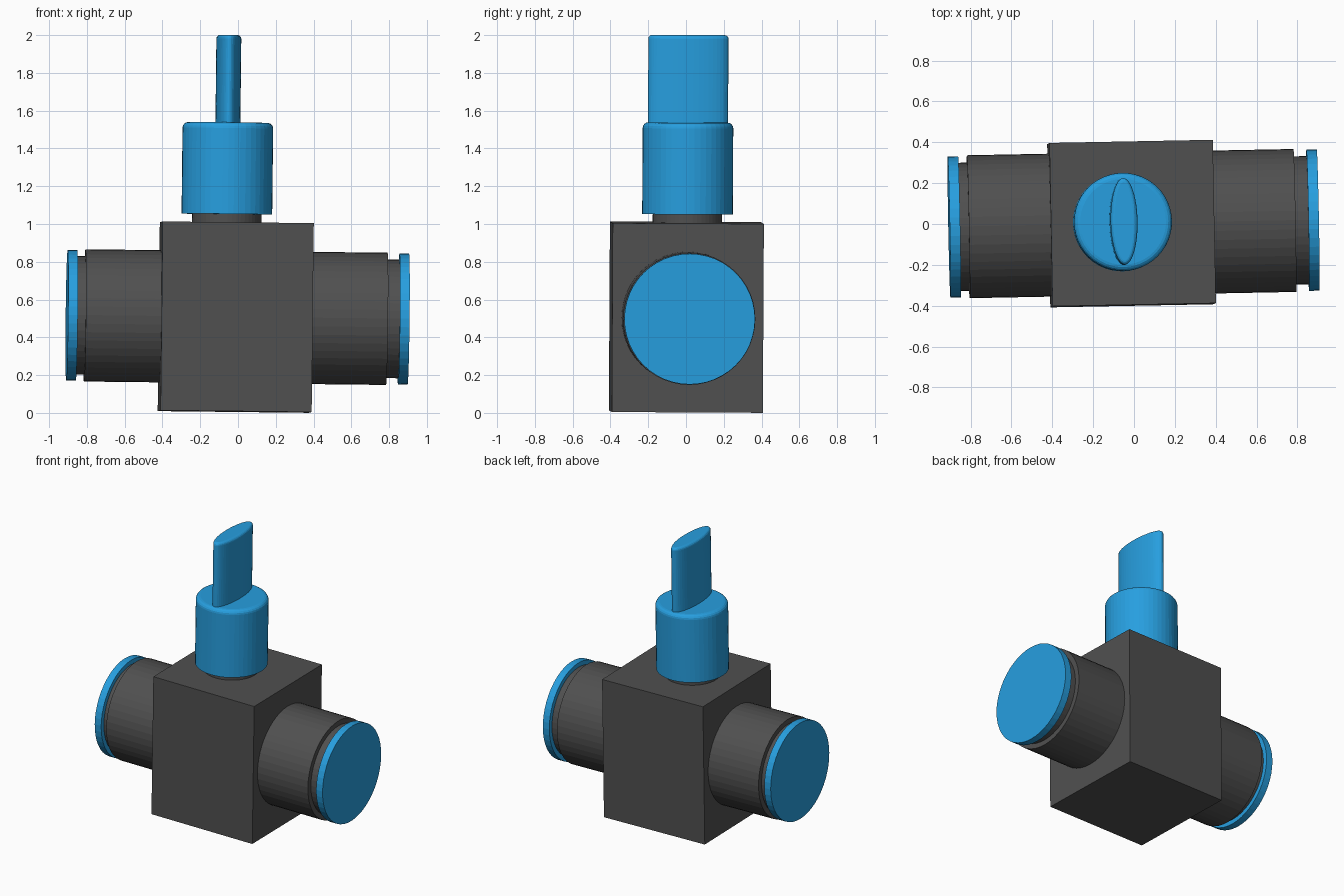
import bpy, bmesh, math
from mathutils import Matrix, Vector

if "Cube" in bpy.data.objects:
    bpy.data.objects.remove(bpy.data.objects["Cube"])


def material(name, rgb):
    m = bpy.data.materials.new(name)
    m.diffuse_color = (*rgb, 1.0)
    m.use_nodes = True
    m.node_tree.nodes["Principled BSDF"].inputs["Base Color"].default_value = m.diffuse_color
    return m


GREY = material("dark grey", (0.08, 0.08, 0.08))
BLUE = material("blue", (0.02, 0.345, 0.74))

# The whole valve leans very slightly; parts are built around the body centre
PLACE = (Matrix.Translation((-0.012, 0.002, 0.507))
         @ Matrix.Rotation(math.radians(1.1), 4, 'Z')
         @ Matrix.Rotation(math.radians(0.65), 4, 'Y')
         @ Matrix.Rotation(math.radians(-0.3), 4, 'X'))


def finish(name, bm, mat):
    bmesh.ops.recalc_face_normals(bm, faces=bm.faces)
    bm.transform(PLACE)
    me = bpy.data.meshes.new(name)
    bm.to_mesh(me)
    bm.free()
    me.materials.append(mat)
    ob = bpy.data.objects.new(name, me)
    bpy.context.collection.objects.link(ob)


def lathe(name, profile, mat, place=Matrix(), sides=48):
    """Closed stack of elliptical rings: profile rows are (rx, ry, z)."""
    bm = bmesh.new()
    rings = []
    for rx, ry, z in profile:
        rings.append([bm.verts.new(place @ Vector((
            rx * math.cos(2 * math.pi * i / sides),
            ry * math.sin(2 * math.pi * i / sides), z))) for i in range(sides)])
    for a, b in zip(rings, rings[1:]):
        for i in range(sides):
            j = (i + 1) % sides
            bm.faces.new((a[i], a[j], b[j], b[i]))
    bm.faces.new(rings[0][::-1])
    bm.faces.new(rings[-1])
    finish(name, bm, mat)


def rounded_top(rx, ry, z0, z1, r):
    """Profile with a quarter-round upper rim."""
    rows = [(rx, ry, z0)]
    for k in range(5):
        a = k * math.pi / 8
        d = r * (1 - math.cos(a))
        rows.append((rx - d, ry - d, z1 - r + r * math.sin(a)))
    return rows


# Valve body block
bm = bmesh.new()
bmesh.ops.create_cube(bm, size=1.0, matrix=Matrix.Diagonal((0.8, 0.8, 1.0, 1.0)))
finish("valve_body", bm, GREY)

# Side ports: sleeve, recessed collar and blue release cap
for side, sign, shift in (("left", -1, 0.006), ("right", 1, 0.014)):
    turn = Matrix.Rotation(sign * math.pi / 2, 4, 'Y')
    lathe(side + "_port", [(0.35, 0.35, 0.38), (0.35, 0.35, 0.8)], GREY, turn)
    end = 0.9 + (0.014 if sign > 0 else -0.006)
    lathe(side + "_collar", [(0.314, 0.314, 0.78), (0.314, 0.314, end - 0.04)], GREY, turn)
    lathe(side + "_release_cap", [(0.346, 0.346, end - 0.051), (0.346, 0.346, end)], BLUE, turn)

# Stem, round knob and oval grip
axis = Matrix.Translation((-0.053, 0.004, 0))
lathe("stem", [(0.184, 0.184, 0.48), (0.184, 0.184, 0.56)], GREY, axis)
lathe("knob", rounded_top(0.24, 0.24, 0.545, 1.03, 0.03), BLUE, axis)
lathe("grip", rounded_top(0.066, 0.212, 1.01, 1.493, 0.02), BLUE, axis)
